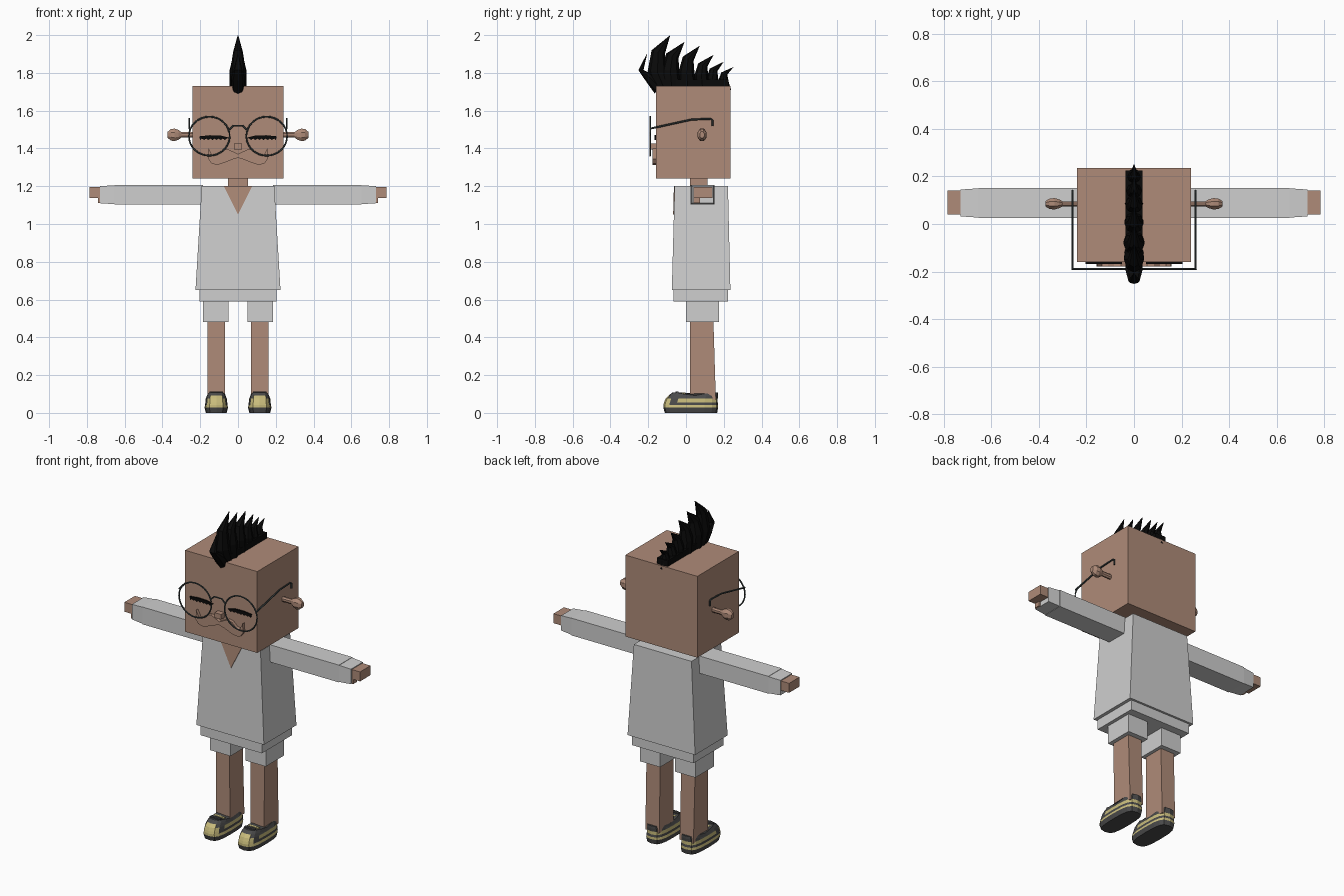
import bpy, bmesh, math
from mathutils import Vector

cube = bpy.data.objects.get("Cube")
if cube:
    bpy.data.objects.remove(cube)


def material(name, r, g, b):
    m = bpy.data.materials.new(name)
    m.use_nodes = True
    m.diffuse_color = (r, g, b, 1)
    node = next(n for n in m.node_tree.nodes if n.type == 'BSDF_PRINCIPLED')
    node.inputs["Base Color"].default_value = (r, g, b, 1)
    return m


SKIN = material("skin", 0.43, 0.26, 0.19)
CLOTH = material("pale grey cloth", 0.62, 0.62, 0.62)
BLACK = material("black hair", 0.003, 0.003, 0.003)
METAL = material("dark metal", 0.05, 0.065, 0.065)
YELLOW = material("shoe yellow", 0.58, 0.5, 0.2)
DARK = material("shoe dark grey", 0.07, 0.07, 0.07)


def finish(name, bm, *mats):
    bmesh.ops.recalc_face_normals(bm, faces=bm.faces)
    me = bpy.data.meshes.new(name)
    bm.to_mesh(me)
    bm.free()
    ob = bpy.data.objects.new(name, me)
    bpy.context.collection.objects.link(ob)
    for m in mats:
        me.materials.append(m)
    return ob


def loft(name, rings, *mats, closed=False):
    """Skin equal-length rings of points, capping both ends or joining them."""
    bm = bmesh.new()
    rows = [[bm.verts.new(p) for p in ring] for ring in rings]
    pairs = list(zip(rows, rows[1:]))
    if closed:
        pairs.append((rows[-1], rows[0]))
    else:
        bm.faces.new(rows[0])
        bm.faces.new(rows[-1])
    for a, b in pairs:
        for i in range(len(a)):
            j = (i + 1) % len(a)
            bm.faces.new((a[i], a[j], b[j], b[i]))
    return finish(name, bm, *mats)


def rect(x0, x1, y0, y1, z):
    return [(x0, y0, z), (x1, y0, z), (x1, y1, z), (x0, y1, z)]


def box(name, x, y, z, mat):
    return loft(name, [rect(*x, *y, z[0]), rect(*x, *y, z[1])], mat)


def plate(name, outline, y0, y1, mat):
    return loft(name, [[(x, y, z) for x, z in outline] for y in (y0, y1)], mat)


def tube(name, path, r, mat, sides=6, closed=False):
    pts = [Vector(p) for p in path]
    n = len(pts)
    rings = []
    for i, p in enumerate(pts):
        a = pts[(i - 1) % n] if closed or i else p
        b = pts[(i + 1) % n] if closed or i < n - 1 else p
        q = (b - a).to_track_quat('Z', 'X')
        rings.append([p + q @ Vector((r * math.cos(t), r * math.sin(t), 0))
                      for t in (2 * math.pi * k / sides for k in range(sides))])
    return loft(name, rings, mat, closed=closed)


# Head, neck and clothed body
box("head", (-.24, .24), (-.16, .235), (1.24, 1.73), SKIN)
box("neck", (-.052, .052), (.02, .115), (1.18, 1.25), SKIN)
loft("shirt", [rect(-.225, .225, -.075, .235, .65),
               rect(-.192, .192, -.06, .222, 1.2)], CLOTH)
box("shorts_hip", (-.205, .205), (-.065, .222), (.59, .66), CLOTH)
loft("neckline", [[(-.075, -.064, 1.2), (.075, -.064, 1.2), (0, -.068, 1.05)],
                  [(-.075, -.058, 1.2), (.075, -.058, 1.2), (0, -.062, 1.05)]], SKIN)

# Face
box("nose", (-.022, .022), (-.192, -.158), (1.395, 1.425), SKIN)
half = [(.03, 1.385), (.055, 1.397), (.085, 1.39), (.11, 1.365), (.135, 1.36),
        (.155, 1.4), (.158, 1.345), (.14, 1.32), (.11, 1.313), (.07, 1.325), (.035, 1.34)]
plate("moustache", [(0, 1.37)] + half + [(0, 1.35)] + [(-x, z) for x, z in reversed(half)],
      -.178, -.158, SKIN)
tube("glasses_bridge", [(-.046, -.19, 1.5), (-.025, -.19, 1.52), (.025, -.19, 1.52),
                        (.046, -.19, 1.5)], .0045, METAL)


def ear(s, side):
    rings = []
    for x, r in ((.23, .016), (.3, .016), (.315, .028), (.335, .036), (.355, .033), (.372, .018)):
        rings.append([(s * x, .085 + .72 * r * math.cos(t), 1.472 + r * math.sin(t))
                      for t in (math.pi * (k + .5) / 4 for k in range(8))])
    loft(side + "_ear", rings, SKIN)


def shoe(s, side):
    # Height, toe, heel and half width of each outline
    levels = ((0, -.112, .165, .055), (.028, -.12, .17, .062), (.042, -.12, .17, .059),
              (.056, -.116, .168, .058), (.075, -.108, .168, .056),
              (.092, -.092, .17, .053), (.108, -.072, .17, .047))
    rings = []
    for z, toe, heel, w in levels:
        ring = []
        for k in range(16):
            c, d = math.cos(math.pi * k / 8), math.sin(math.pi * k / 8)
            px = math.copysign(abs(c) ** .55, c) * w
            py = math.copysign(abs(d) ** .7, d) * (heel - toe) / 2 + (heel + toe) / 2
            dip = .018 * max(0, 1 - abs(py - .04) / .09) if z > .09 else 0
            ring.append((s * (.115 + px), py, z - dip))
        rings.append(ring)
    ob = loft(side + "_shoe", rings, DARK, YELLOW)
    for f in ob.data.polygons:
        y, z = f.center.y, f.center.z
        band = .028 < z < .042
        toe_cap = .042 < z < .085 and y < -.085
        quarter = .056 < z < .075 and y > -.02
        f.material_index = int(band or toe_cap or quarter)
    # Laces across the tongue
    for i in range(2):
        y = -.055 + i * .035
        box(side + "_shoe_lace", sorted((s * .08, s * .15)), (y, y + .014),
            (.09, .113 - .006 * i), YELLOW if i else DARK)


for s, side in ((1, "left"), (-1, "right")):
    def span(a, b):
        return sorted((s * a, s * b))

    # Arm with stepped sleeve
    box(side + "_sleeve", span(.185, .655), (.025, .152), (1.103, 1.207), CLOTH)
    loft(side + "_cuff", [
        [(s * x, y, z) for y, z in ((.025 + d, 1.103 + d), (.152 - d, 1.103 + d),
                                    (.152 - d, 1.207 - d), (.025 + d, 1.207 - d))]
        for x, d in ((.655, .002), (.73, .007))], CLOTH)
    box(side + "_hand", span(.72, .785), (.04, .14), (1.138, 1.195), SKIN)
    box(side + "_thumb", span(.72, .74), (.04, .075), (1.11, 1.14), SKIN)

    # Leg
    box(side + "_shorts_leg", span(.05, .185), (0, .175), (.48, .6), CLOTH)
    loft(side + "_leg", [rect(*span(.068, .16), .02, .158, .07),
                         rect(*span(.07, .162), .02, .145, .49)], SKIN)
    shoe(s, side)
    ear(s, side)

    # Closed eye with lashes
    lash = [(.05, 1.458), (.09, 1.468), (.15, 1.47), (.205, 1.464)]
    for i in range(7):
        x = .205 - i * .022
        lash += [(x - .004, 1.445), (x - .014, 1.452)]
    plate(side + "_eyelashes", [(s * x, z) for x, z in lash], -.168, -.159, BLACK)

    # Glasses
    rim = [(s * .152 + .108 * math.cos(t), -.19, 1.465 + .103 * math.sin(t))
           for t in (math.pi * k / 16 for k in range(32))]
    tube(side + "_glasses_rim", rim, .0045, METAL, closed=True)
    tube(side + "_glasses_arm", [(s * .258, -.19, 1.505), (s * .258, .03, 1.553),
                                 (s * .258, .13, 1.557), (s * .258, .14, 1.55),
                                 (s * .258, .14, 1.52)], .005, METAL)


def spike(i, sections, tip):
    """Curved lock through sections of front point, back point and half width."""
    rings = []
    for fy, fz, by, bz, w in sections + [(*tip, tip[0] + .002, tip[1], .002)]:
        ring = []
        for k in range(8):
            c, d = math.cos(math.pi * k / 4), math.sin(math.pi * k / 4)
            u = (1 - c) / 2
            ring.append((w * d, fy + (by - fy) * u, fz + (bz - fz) * u))
        rings.append(ring)
    loft("hair_spike_%d" % i, rings, BLACK)


# Mohawk: forelock, tall front lock, then locks that shrink towards the back
spike(0, [(-.165, 1.69, -.12, 1.76, .034), (-.215, 1.76, -.17, 1.79, .036),
          (-.252, 1.815, -.225, 1.815, .024)], (-.208, 1.9))
spike(1, [(-.175, 1.7, -.05, 1.72, .04), (-.203, 1.81, -.1, 1.8, .042),
          (-.182, 1.92, -.112, 1.9, .026)], (-.086, 1.998))
tips = ((-.01, 1.963), (.07, 1.942), (.143, 1.894), (.196, 1.857), (.249, 1.83))
for i, (y, z) in enumerate(tips):
    h = z - 1.72
    wide = .1 - .011 * i
    w = .045 - .004 * i
    b = y - .02
    spike(i + 2, [(b - wide, 1.71, b + .01, 1.71, w),
                  (b - wide, 1.72 + h * .4, b - .005, 1.72 + h * .35, w),
                  (b - wide * .75, 1.72 + h * .75, b - .01, 1.72 + h * .65, w * .6)], (y, z))
box("hair_base", (-.036, .036), (-.15, .225), (1.72, 1.765), BLACK)
